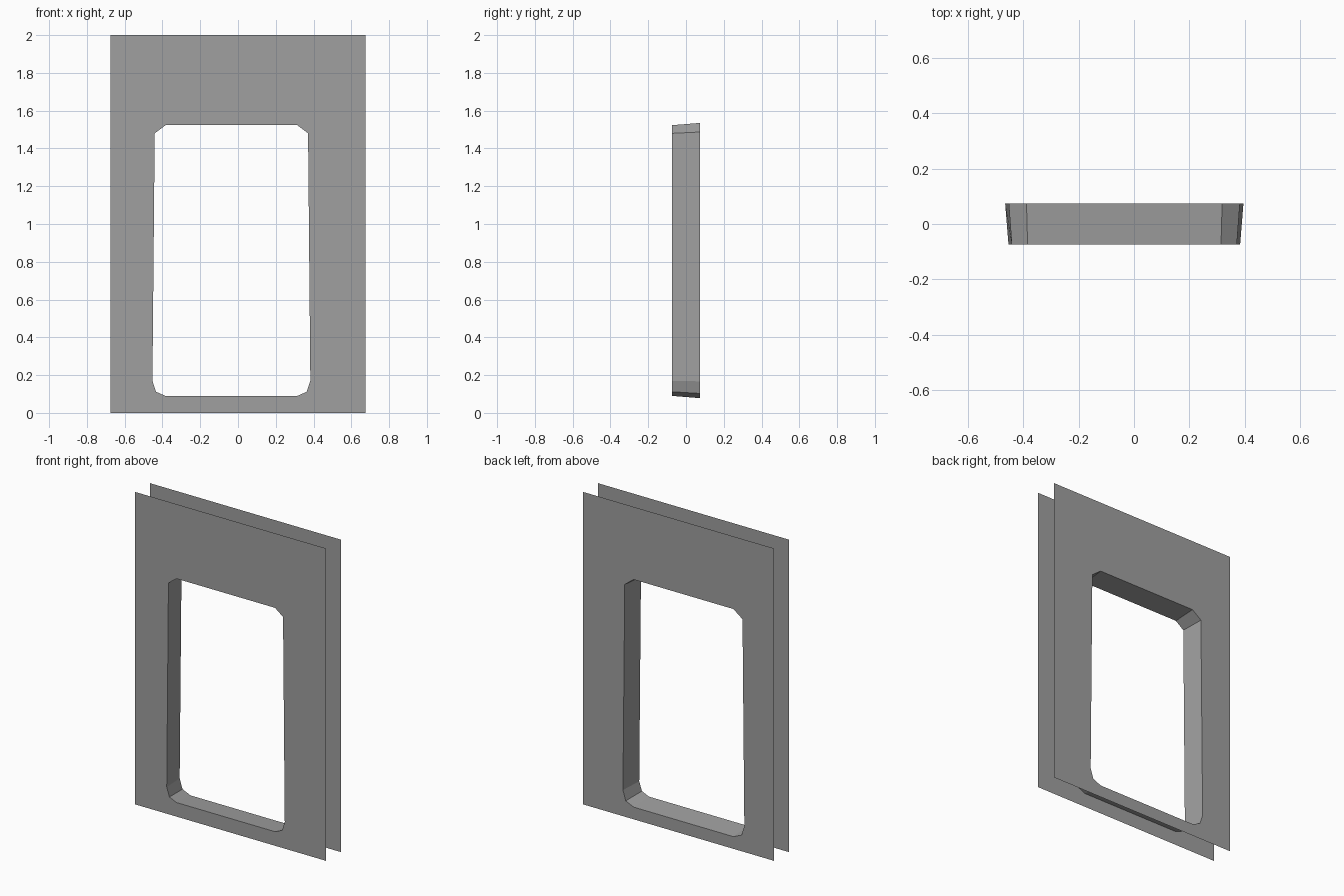
import bpy
import bmesh

cube = bpy.data.objects.get("Cube")
if cube:
    bpy.data.objects.remove(cube, do_unlink=True)

HALF_WIDTH, HEIGHT, HALF_DEPTH = 0.676, 2.0, 0.074
CENTRE_X = -0.035  # the opening sits slightly off centre

grey = bpy.data.materials.new("plain_grey")
grey.use_nodes = True
colour = (0.35, 0.35, 0.35, 1)
grey.diffuse_color = colour
grey.node_tree.nodes["Principled BSDF"].inputs["Base Color"].default_value = colour

# Half outlines of the opening, bottom to top: (half width, height)
FRONT_HALF = [(0.349, 0.09), (0.399, 0.112), (0.418, 0.17), (0.406, 1.48), (0.349, 1.523)]
BACK_HALF = [(0.353, 0.078), (0.41, 0.103), (0.43, 0.167), (0.417, 1.487), (0.353, 1.535)]


def opening(half, y):
    """Mirror a half outline into a closed loop of points."""
    right = [(CENTRE_X + w, y, z) for w, z in half]
    left = [(CENTRE_X - w, y, z) for w, z in reversed(half)]
    return right + left


def add_loop(bm, points):
    verts = [bm.verts.new(p) for p in points]
    edges = [bm.edges.new((v, verts[(i + 1) % len(verts)])) for i, v in enumerate(verts)]
    return verts, edges


def finish(bm, name):
    mesh = bpy.data.meshes.new(name)
    bm.to_mesh(mesh)
    bm.free()
    mesh.materials.append(grey)
    obj = bpy.data.objects.new(name, mesh)
    bpy.context.collection.objects.link(obj)


def panel(name, hole, y, facing):
    """Thin rectangular wall sheet with the opening left out."""
    bm = bmesh.new()
    w = HALF_WIDTH
    border = [(-w, y, 0), (w, y, 0), (w, y, HEIGHT), (-w, y, HEIGHT)]
    edges = add_loop(bm, border)[1] + add_loop(bm, hole)[1]
    bmesh.ops.triangle_fill(bm, edges=edges, use_beauty=True, normal=(0, facing, 0))
    bm.normal_update()
    flipped = [f for f in bm.faces if f.normal.y * facing < 0]
    bmesh.ops.reverse_faces(bm, faces=flipped)
    finish(bm, name)


front_hole = opening(FRONT_HALF, -HALF_DEPTH)
back_hole = opening(BACK_HALF, HALF_DEPTH)

# Front and back wall sheets
panel("front_panel", front_hole, -HALF_DEPTH, -1)
panel("back_panel", back_hole, HALF_DEPTH, 1)

# Flared lining joining the two openings, facing inward
bm = bmesh.new()
front = add_loop(bm, front_hole)[0]
back = add_loop(bm, back_hole)[0]
for i in range(len(front)):
    j = (i + 1) % len(front)
    bm.faces.new((front[i], front[j], back[j], back[i]))
bm.normal_update()
for face in list(bm.faces):
    centre = face.calc_center_median()
    inward = (CENTRE_X - centre.x) * face.normal.x + (0.8 - centre.z) * face.normal.z
    if inward < 0:
        face.normal_flip()
finish(bm, "opening_lining")
